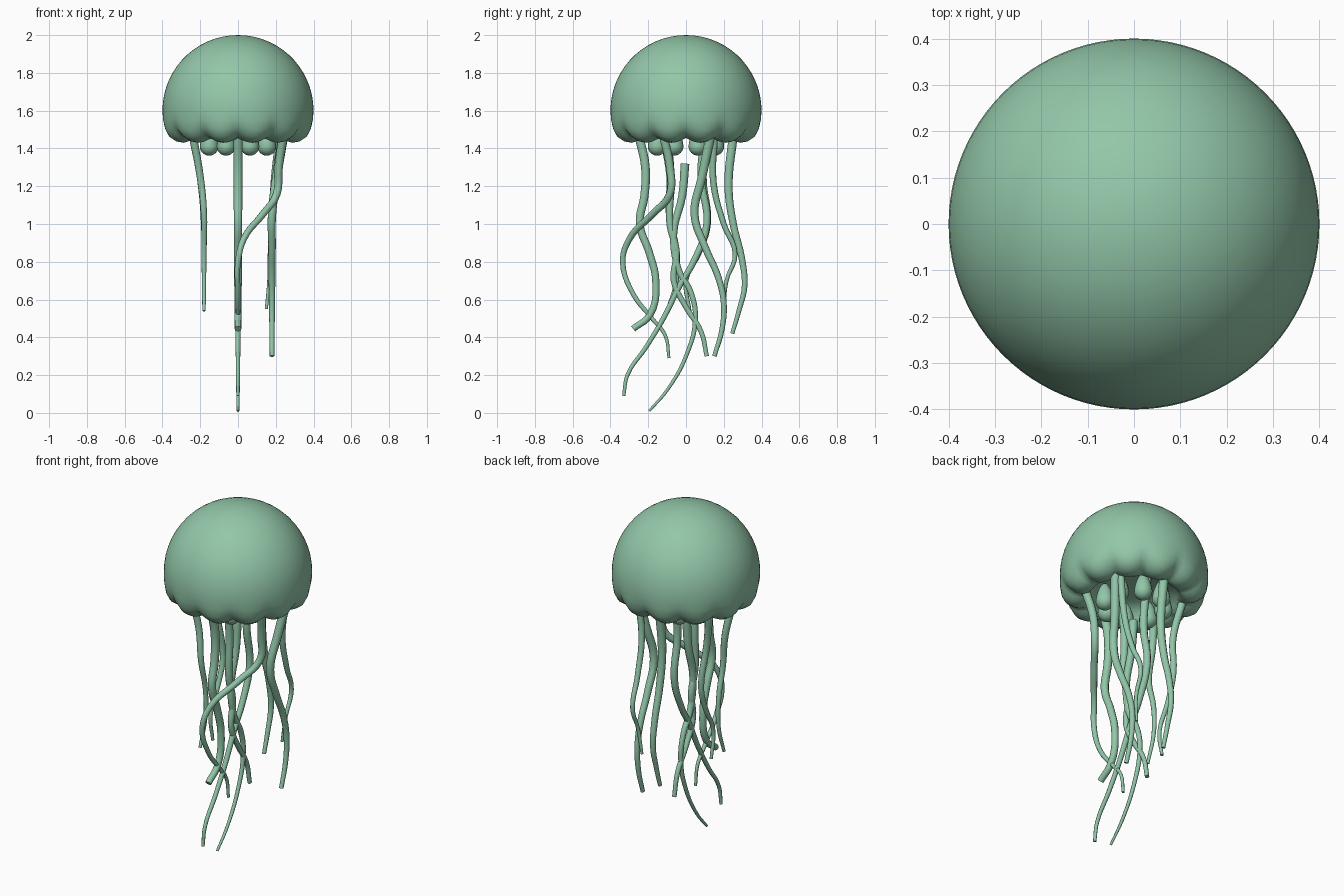
import bpy, bmesh, math
from mathutils import Vector

if "Cube" in bpy.data.objects:
    bpy.data.objects.remove(bpy.data.objects["Cube"])

mat = bpy.data.materials.new("sea green")
mat.diffuse_color = (0.29, 0.57, 0.395, 1)
mat.use_nodes = True
mat.node_tree.nodes["Principled BSDF"].inputs["Base Color"].default_value = mat.diffuse_color


def mesh_object(name, bm):
    bmesh.ops.recalc_face_normals(bm, faces=bm.faces)
    me = bpy.data.meshes.new(name)
    bm.to_mesh(me)
    bm.free()
    for p in me.polygons:
        p.use_smooth = True
    me.materials.append(mat)
    ob = bpy.data.objects.new(name, me)
    bpy.context.collection.objects.link(ob)
    return ob


# Bell: lathed dome with a scalloped lip and a hollow underside
LOBES, SEG = 12, 96
profile = [(0.4 * math.sin(math.radians(a)), 1.6 + 0.4 * math.cos(math.radians(a)), 0)
           for a in range(6, 91, 6)]
profile += [(0.398, 1.55, 0.2), (0.388, 1.505, 0.6), (0.365, 1.47, 1), (0.33, 1.447, 1),
            (0.29, 1.44, 1), (0.255, 1.45, 0.8), (0.235, 1.48, 0.5),
            (0.215, 1.51, 0.2), (0.16, 1.53, 0), (0.08, 1.54, 0)]
bm = bmesh.new()
rings = []
for r, z, w in profile:
    ring = []
    for i in range(SEG):
        a = 2 * math.pi * i / SEG
        lobe = abs(math.sin(a * LOBES / 2)) - 0.6
        rr = r + 0.018 * w * lobe
        ring.append(bm.verts.new((rr * math.cos(a), rr * math.sin(a), z - 0.025 * w * lobe)))
    rings.append(ring)
for r0, r1 in zip(rings, rings[1:]):
    for i in range(SEG):
        j = (i + 1) % SEG
        bm.faces.new((r0[i], r0[j], r1[j], r1[i]))
for ring, z in ((rings[0], 2.0), (rings[-1], 1.54)):
    pole = bm.verts.new((0, 0, z))
    for i in range(SEG):
        bm.faces.new((ring[i], ring[(i + 1) % SEG], pole))
mesh_object("bell", bm)

# Ring of drop-shaped buds under the bell
for k in range(8):
    a = math.radians(22.5 + 45 * k)
    bm = bmesh.new()
    bmesh.ops.create_uvsphere(bm, u_segments=16, v_segments=12, radius=0.05)
    for v in bm.verts:
        if v.co.z > 0:
            v.co.z *= 2.2
            v.co.x *= 1 - v.co.z * 2
            v.co.y *= 1 - v.co.z * 2
        v.co += Vector((0.165 * math.cos(a), 0.165 * math.sin(a), 1.412))
    mesh_object(f"bud_{k + 1}", bm)


# Tentacles: tapered tubes along wavy paths
def tentacle(name, xs, path, r0=0.025, r1=0.011):
    """xs lists the x of the first points, the last value carries on."""
    cu = bpy.data.curves.new(name, 'CURVE')
    cu.dimensions = '3D'
    cu.bevel_depth = 1
    cu.bevel_resolution = 3
    cu.resolution_u = 5
    cu.use_fill_caps = True
    sp = cu.splines.new('BEZIER')
    sp.bezier_points.add(len(path) - 1)
    for i, (y, z) in enumerate(path):
        b = sp.bezier_points[i]
        b.co = (xs[min(i, len(xs) - 1)], y, z)
        b.handle_left_type = b.handle_right_type = 'AUTO'
        b.radius = r0 + (r1 - r0) * i / (len(path) - 1)
    tmp = bpy.data.objects.new(name, cu)
    bpy.context.collection.objects.link(tmp)
    bpy.context.view_layer.update()
    me = bpy.data.meshes.new_from_object(tmp.evaluated_get(bpy.context.evaluated_depsgraph_get()))
    bpy.data.objects.remove(tmp)
    bm = bmesh.new()
    bm.from_mesh(me)
    mesh_object(name, bm)


tentacle("front_tentacle", [0], [(-0.25, 1.47), (-0.215, 1.3), (-0.22, 1.15), (-0.245, 1.0),
         (-0.195, 0.85), (-0.16, 0.7), (-0.19, 0.52), (-0.28, 0.445)], 0.025, 0.018)
tentacle("front_right_tentacle", [0.24, 0.215, 0.205, 0.13, 0.03, 0],
         [(-0.12, 1.47), (-0.085, 1.3), (-0.085, 1.16), (-0.18, 1.05), (-0.3, 0.92),
          (-0.335, 0.8), (-0.28, 0.63), (-0.18, 0.5), (-0.11, 0.41), (-0.09, 0.29)], 0.024, 0.008)
tentacle("back_right_tentacle", [0.24, 0.205, 0.18], [(0.13, 1.47), (0.085, 1.25), (0.045, 1.05),
         (0.1, 0.88), (0.17, 0.72), (0.2, 0.58), (0.19, 0.44), (0.15, 0.3)], 0.026, 0.012)
tentacle("side_right_tentacle", [0.22, 0.19, 0.18, 0.17, 0.165, 0.15], [(0.15, 1.47), (0.145, 1.22),
         (0.2, 1.0), (0.26, 0.84), (0.215, 0.7), (0.2, 0.55)], 0.02, 0.008)
tentacle("back_tentacle", [0], [(0.25, 1.47), (0.225, 1.2), (0.25, 1.0), (0.295, 0.82),
         (0.31, 0.67), (0.28, 0.54), (0.245, 0.42)], 0.025, 0.011)
tentacle("front_left_tentacle", [-0.24, -0.2, -0.18], [(-0.12, 1.47), (-0.085, 1.25), (-0.09, 1.05),
         (-0.05, 0.87), (-0.05, 0.7), (-0.1, 0.54)], 0.022, 0.009)
tentacle("back_left_tentacle", [-0.24, -0.2, -0.18], [(0.12, 1.47), (0.09, 1.25), (0.115, 1.0),
         (0.07, 0.85), (0.0, 0.7), (0.02, 0.54)], 0.022, 0.009)
# Inner tentacles
tentacle("centre_tentacle", [0], [(-0.005, 1.32), (-0.02, 1.15), (-0.065, 0.95), (-0.04, 0.76),
         (0.025, 0.64), (0.05, 0.5), (0.0, 0.3), (-0.1, 0.12), (-0.195, 0.01)], 0.024, 0.007)
tentacle("inner_back_tentacle", [0], [(0.11, 1.53), (0.08, 1.25), (0.11, 1.0), (0.04, 0.8),
         (-0.03, 0.68), (-0.12, 0.5), (-0.21, 0.35), (-0.31, 0.2), (-0.33, 0.09)], 0.023, 0.009)
tentacle("inner_front_tentacle", [0], [(-0.11, 1.53), (-0.08, 1.25), (-0.085, 1.0), (-0.05, 0.85),
         (-0.065, 0.7), (0.0, 0.56), (0.08, 0.43), (0.11, 0.3)], 0.023, 0.012)
